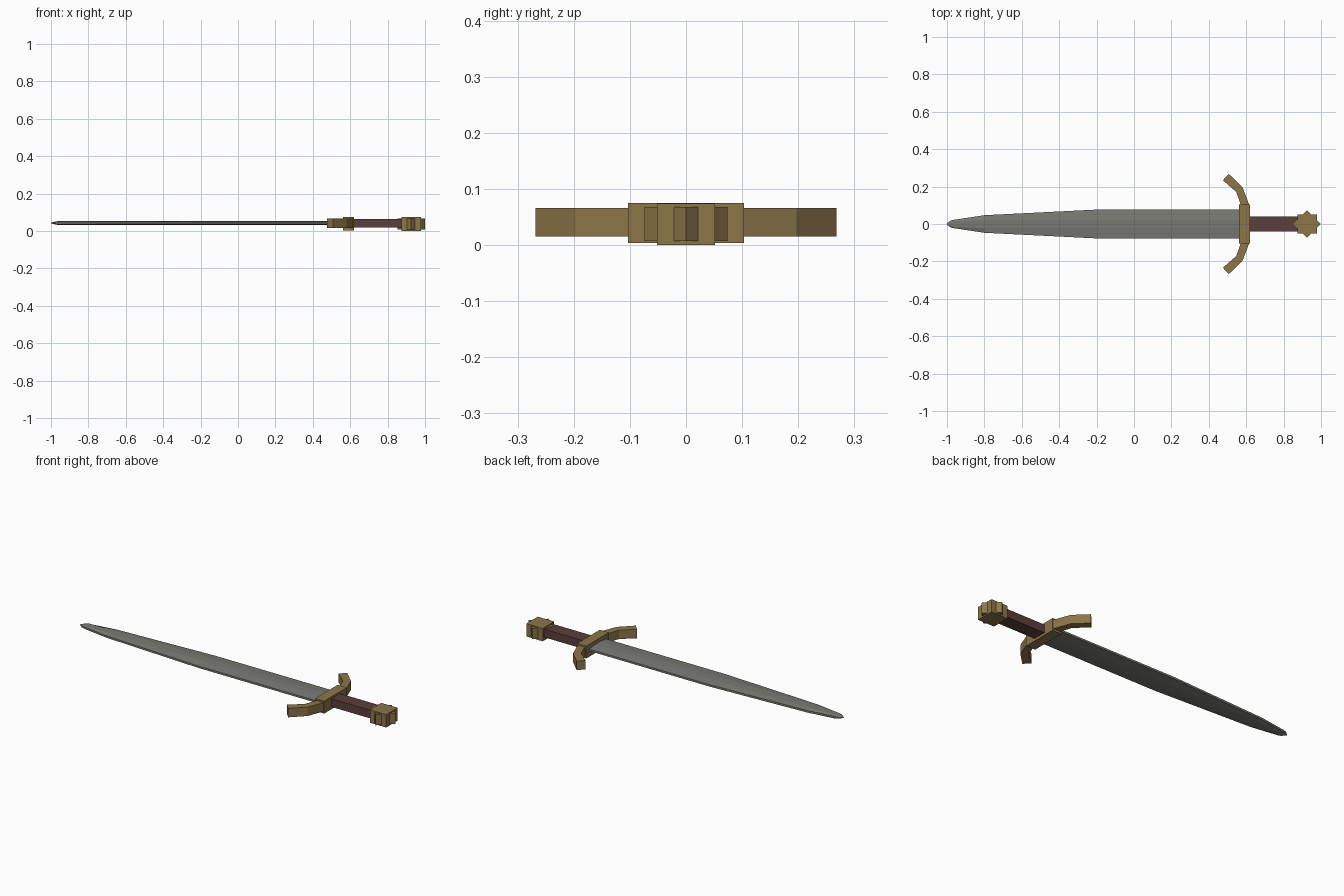
import bpy, bmesh, math
from mathutils import Matrix

if "Cube" in bpy.data.objects:
    bpy.data.objects.remove(bpy.data.objects["Cube"])


def material(name, rgb):
    m = bpy.data.materials.new(name)
    m.diffuse_color = (*rgb, 1)
    m.use_nodes = True
    m.node_tree.nodes["Principled BSDF"].inputs["Base Color"].default_value = m.diffuse_color
    return m


steel = material("steel grey", (0.19, 0.193, 0.172))
brass = material("dull brass", (0.265, 0.18, 0.066))
leather = material("dark brown leather", (0.105, 0.05, 0.045))


def finish(name, bm, mat):
    bmesh.ops.recalc_face_normals(bm, faces=bm.faces)
    me = bpy.data.meshes.new(name)
    bm.to_mesh(me)
    bm.free()
    me.materials.append(mat)
    ob = bpy.data.objects.new(name, me)
    bpy.context.collection.objects.link(ob)
    return ob


def box(name, mat, x, y, z, turn=0):
    """Box from (min, max) ranges, turned about its own vertical axis."""
    bm = bmesh.new()
    size = [b - a for a, b in (x, y, z)]
    mid = [(a + b) / 2 for a, b in (x, y, z)]
    bmesh.ops.create_cube(bm, size=1, matrix=Matrix.Translation(mid)
                          @ Matrix.Rotation(turn, 4, 'Z')
                          @ Matrix.Diagonal((*size, 1)))
    return finish(name, bm, mat)


def loft(name, mat, rings):
    """Skin a list of equal-length point rings and cap both ends."""
    bm = bmesh.new()
    vs = [[bm.verts.new(p) for p in ring] for ring in rings]
    n = len(vs[0])
    for a, b in zip(vs, vs[1:]):
        for i in range(n):
            j = (i + 1) % n
            bm.faces.new((a[i], a[j], b[j], b[i]))
    bm.faces.new(vs[0])
    bm.faces.new(vs[-1])
    return finish(name, bm, mat)


# Blade: (x, half width, half width of centre ridge, half thickness)
BLADE_Z = 0.043
stations = [(-1.0, 0.004, 0.002, 0.002), (-0.98, 0.019, 0.008, 0.007),
            (-0.96, 0.023, 0.015, 0.011), (-0.8, 0.047, 0.022, 0.011),
            (-0.2, 0.077, 0.022, 0.011), (0.57, 0.077, 0.022, 0.011)]
rings = []
for x, w, r, h in stations:
    e = h * 0.5
    section = [(-w, -e), (-r, -h), (r, -h), (w, -e),
               (w, e), (r, h), (-r, h), (-w, e)]
    rings.append([(x, y, BLADE_Z + z) for y, z in section])
loft("blade", steel, rings)

# Crossguard block and two arms sweeping towards the tip
box("guard_block", brass, (0.562, 0.62), (-0.103, 0.103), (0.004, 0.075))
outer = [(0.617, 0.1), (0.58, 0.197), (0.507, 0.268)]
inner = [(0.572, 0.1), (0.546, 0.172), (0.475, 0.234)]
for side, label in ((1, "back"), (-1, "front")):
    loft("guard_arm_" + label, brass,
         [[(a[0], side * a[1], 0.015), (b[0], side * b[1], 0.015),
           (b[0], side * b[1], 0.066), (a[0], side * a[1], 0.066)]
          for a, b in zip(outer, inner)])

# Grip
box("grip", leather, (0.61, 0.89), (-0.039, 0.039), (0.018, 0.065))

# Pommel: a square block crossed with a second one at 45 degrees
box("pommel_block", brass, (0.874, 0.978), (-0.052, 0.052), (0.0, 0.074))
box("pommel_diamond", brass, (0.874, 0.978), (-0.052, 0.052), (0.007, 0.068),
    math.radians(45))
